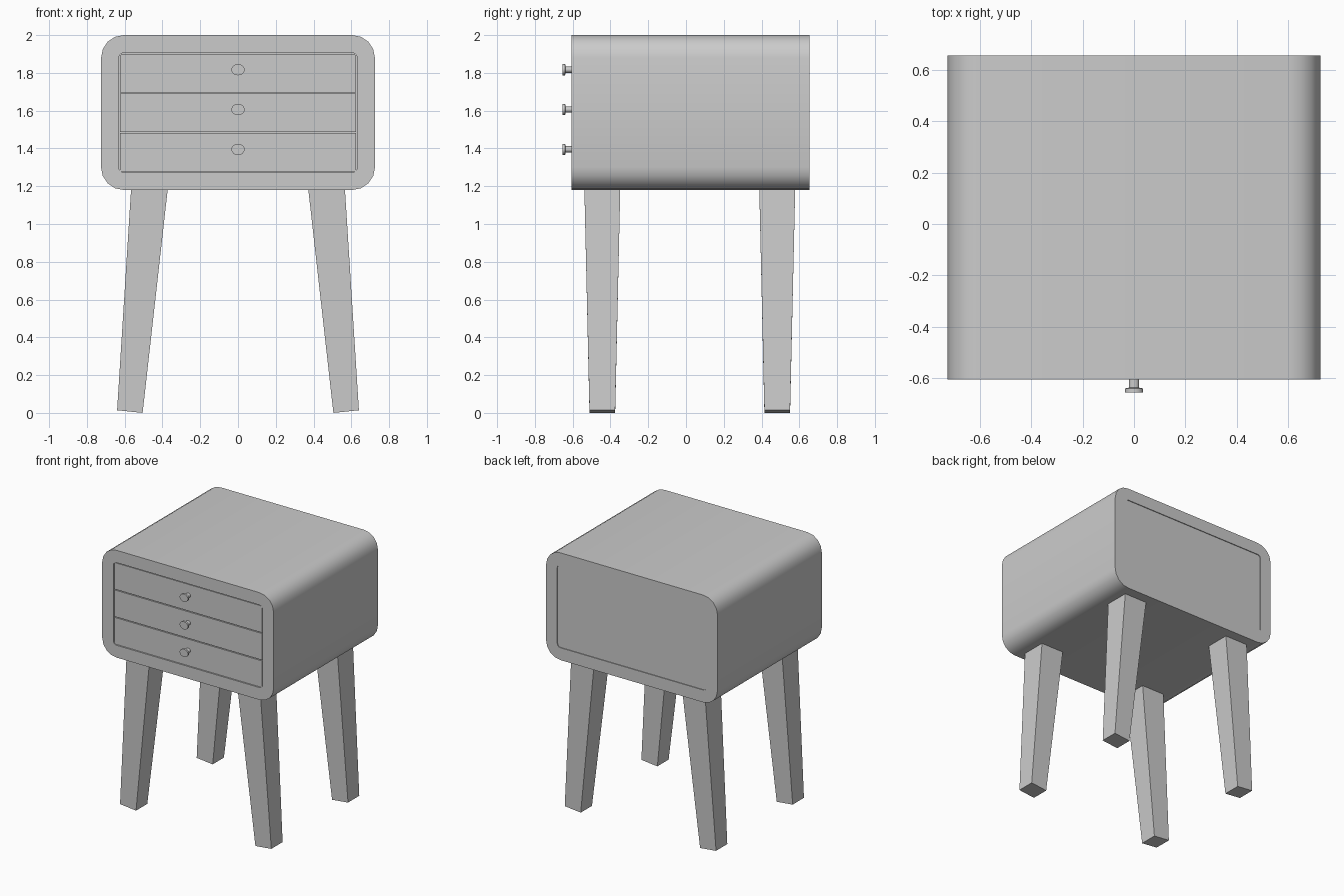
import bpy, bmesh, math
from mathutils import Matrix, Vector

if "Cube" in bpy.data.objects:
    bpy.data.objects.remove(bpy.data.objects["Cube"])

FRONT, BACK = -0.605, 0.655      # cabinet depth range
ZMID = 1.59


def add_object(name, bm, smooth=False):
    bmesh.ops.recalc_face_normals(bm, faces=bm.faces)
    mesh = bpy.data.meshes.new(name)
    bm.to_mesh(mesh)
    bm.free()
    ob = bpy.data.objects.new(name, mesh)
    bpy.context.collection.objects.link(ob)
    if smooth:
        bpy.ops.object.select_all(action='DESELECT')
        ob.select_set(True)
        bpy.context.view_layer.objects.active = ob
        bpy.ops.object.shade_smooth_by_angle(angle=math.radians(35))
    return ob


def rounded_rect(hw, hh, r, seg=4):
    pts = []
    for k, (sx, sz) in enumerate([(1, 1), (-1, 1), (-1, -1), (1, -1)]):
        for i in range(seg + 1):
            a = math.pi / 2 * (k + i / seg)
            pts.append((sx * (hw - r) + r * math.cos(a),
                        ZMID + sz * (hh - r) + r * math.sin(a)))
    return pts


def box(name, x0, x1, y0, y1, z0, z1):
    bm = bmesh.new()
    m = Matrix.Translation(((x0 + x1) / 2, (y0 + y1) / 2, (z0 + z1) / 2))
    bmesh.ops.create_cube(bm, size=1, matrix=m @ Matrix.Diagonal((x1 - x0, y1 - y0, z1 - z0, 1)))
    return add_object(name, bm)


# Cabinet shell: rounded tube open at front and back
bm = bmesh.new()
outer, inner = rounded_rect(0.725, 0.41, 0.12), rounded_rect(0.631, 0.316, 0.026)
loops = [[bm.verts.new((x, y, z)) for x, z in prof]
         for prof, y in [(outer, FRONT), (outer, BACK), (inner, BACK), (inner, FRONT)]]
n = len(outer)
for a, b in zip(loops, loops[1:] + loops[:1]):
    for i in range(n):
        j = (i + 1) % n
        bm.faces.new((a[i], a[j], b[j], b[i]))
add_object("cabinet_shell", bm, smooth=True)

# Back panel, slightly recessed
box("back_panel", -0.632, 0.632, 0.60, BACK - 0.006, 1.273, 1.907)

# Three drawers with narrow gaps, each with a flanged round knob
for i in range(3):
    z0 = 1.278 + i * 0.2095
    box(f"drawer_{i + 1}", -0.625, 0.625, FRONT + 0.004, 0.60, z0, z0 + 0.203)

    bm = bmesh.new()
    profile = [(0, -0.59), (0.02, -0.59), (0.02, -0.637), (0.035, -0.640),
               (0.035, -0.655), (0, -0.655)]
    zc = 1.395 + i * 0.211
    vs = [bm.verts.new((r, y, 0)) for r, y in profile]
    es = [bm.edges.new(p) for p in zip(vs, vs[1:])]
    bmesh.ops.spin(bm, geom=vs + es, cent=(0, 0, 0), axis=(0, 1, 0),
                   angle=2 * math.pi, steps=24)
    bmesh.ops.remove_doubles(bm, verts=bm.verts, dist=0.0005)
    for v in bm.verts:
        v.co.z = v.co.z * 0.85 + zc
    add_object(f"drawer_knob_{i + 1}", bm, smooth=True)

# Four splayed tapered legs: (outer x, inner x, half depth, outer z, inner z)
rings = [(0.64, 0.505, 0.068, 0.014, 0.0), (0.566, 0.372, 0.095, 1.185, 1.185)]
for side, sx in (("left", -1), ("right", 1)):
    for end, yc in (("front", -0.443), ("back", 0.483)):
        bm = bmesh.new()
        lo, hi = [[bm.verts.new(Vector(p)) for p in
                   ((sx * xo, yc - d, zo), (sx * xi, yc - d, zi),
                    (sx * xi, yc + d, zi), (sx * xo, yc + d, zo))]
                  for xo, xi, d, zo, zi in rings]
        bm.faces.new(lo)
        bm.faces.new(hi)
        for i in range(4):
            j = (i + 1) % 4
            bm.faces.new((lo[i], lo[j], hi[j], hi[i]))
        add_object(f"{end}_{side}_leg", bm)
